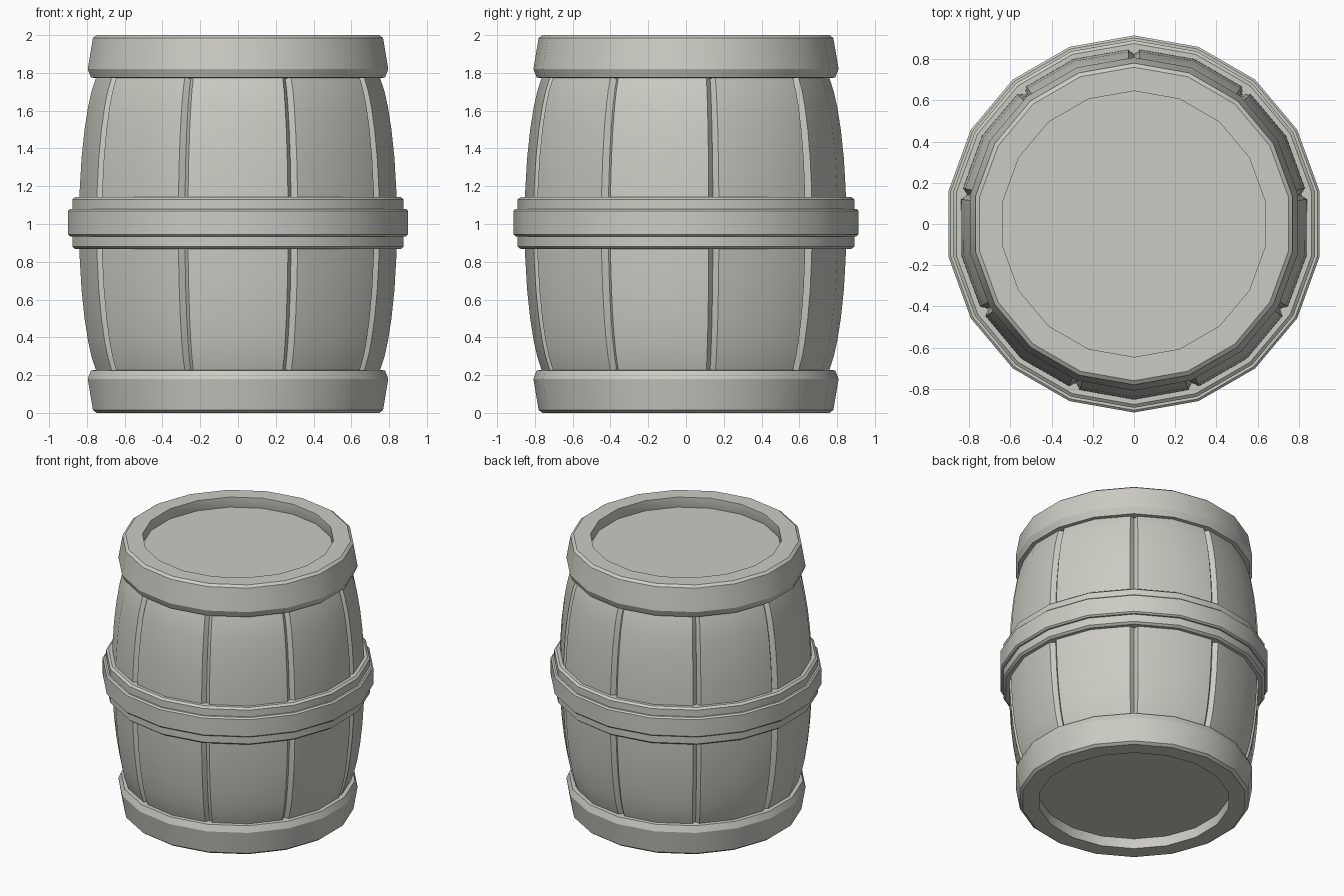
import bpy, bmesh
from math import sin, cos, pi, radians

cube = bpy.data.objects.get("Cube")
if cube:
    bpy.data.objects.remove(cube)

SIDES = 18
STAVES = 9

grey = bpy.data.materials.new("warm_grey")
grey.use_nodes = True
colour = (0.60, 0.60, 0.55, 1)
grey.diffuse_color = colour
grey.node_tree.nodes["Principled BSDF"].inputs["Base Color"].default_value = colour


def finish(name, bm):
    bmesh.ops.recalc_face_normals(bm, faces=bm.faces)
    mesh = bpy.data.meshes.new(name)
    bm.to_mesh(mesh)
    bm.free()
    mesh.materials.append(grey)
    obj = bpy.data.objects.new(name, mesh)
    bpy.context.collection.objects.link(obj)
    bpy.ops.object.select_all(action='DESELECT')
    obj.select_set(True)
    bpy.context.view_layer.objects.active = obj
    bpy.ops.object.shade_smooth_by_angle(angle=radians(30))
    return obj


def bridge(bm, rings, closed):
    """Join rings of vertices with quads; closed also joins last to first."""
    count = len(rings) if closed else len(rings) - 1
    for i in range(count):
        a, b = rings[i], rings[(i + 1) % len(rings)]
        for j in range(len(a)):
            k = (j + 1) % len(a)
            bm.faces.new((a[j], a[k], b[k], b[j]))


def hoop(name, profile):
    """Sweep a closed (radius, height) outline round the barrel."""
    bm = bmesh.new()
    rings = []
    for r, z in profile:
        angles = [pi / 2 + 2 * pi * j / SIDES for j in range(SIDES)]
        rings.append([bm.verts.new((r * cos(a), r * sin(a), z)) for a in angles])
    bridge(bm, rings, True)
    return finish(name, bm)


def head(name, z):
    bm = bmesh.new()
    bmesh.ops.create_circle(bm, cap_ends=True, segments=SIDES, radius=0.65)
    for v in bm.verts:
        v.co.z += z
    obj = finish(name, bm)
    if z < 1:
        obj.data.flip_normals()
    return obj


# Bulging staves with V-shaped seams between them
half = [(0.20, 0.755), (0.25, 0.772), (0.30, 0.788), (0.38, 0.806),
        (0.50, 0.825), (0.65, 0.841), (0.82, 0.851), (1.0, 0.855)]
bulge = half + [(2 - z, r) for z, r in reversed(half[:-1])]
bm = bmesh.new()
rings = []
for z, r in bulge:
    ring = []
    for s in range(STAVES):
        seam = pi / 2 + 2 * pi * s / STAVES
        for turn, inset in ((-0.032, 0.005), (0, 0.032), (0.032, 0.005), (pi / STAVES, 0)):
            a, q = seam + turn, r - inset
            ring.append(bm.verts.new((q * cos(a), q * sin(a), z)))
    rings.append(ring)
bridge(bm, rings, False)
bm.faces.new(rings[0])
bm.faces.new(rings[-1])
finish("staves", bm)

# End hoops with a recessed rim, and the flat heads inside them
rim = [(0.645, 1.90), (0.645, 2.0), (0.76, 2.0), (0.78, 1.985),
       (0.808, 1.82), (0.79, 1.775), (0.72, 1.77)]
hoop("top_hoop", rim)
hoop("bottom_hoop", [(r, 2 - z) for r, z in rim])
head("top_head", 1.925)
head("bottom_head", 0.075)

# Stepped middle hoop
hoop("middle_hoop", [(0.82, 1.143), (0.875, 1.143), (0.891, 1.13),
                     (0.891, 0.88), (0.875, 0.867), (0.82, 0.867)])
hoop("raised_middle_hoop", [(0.86, 1.08), (0.903, 1.08), (0.914, 1.07),
                            (0.914, 0.945), (0.903, 0.935), (0.86, 0.935)])
